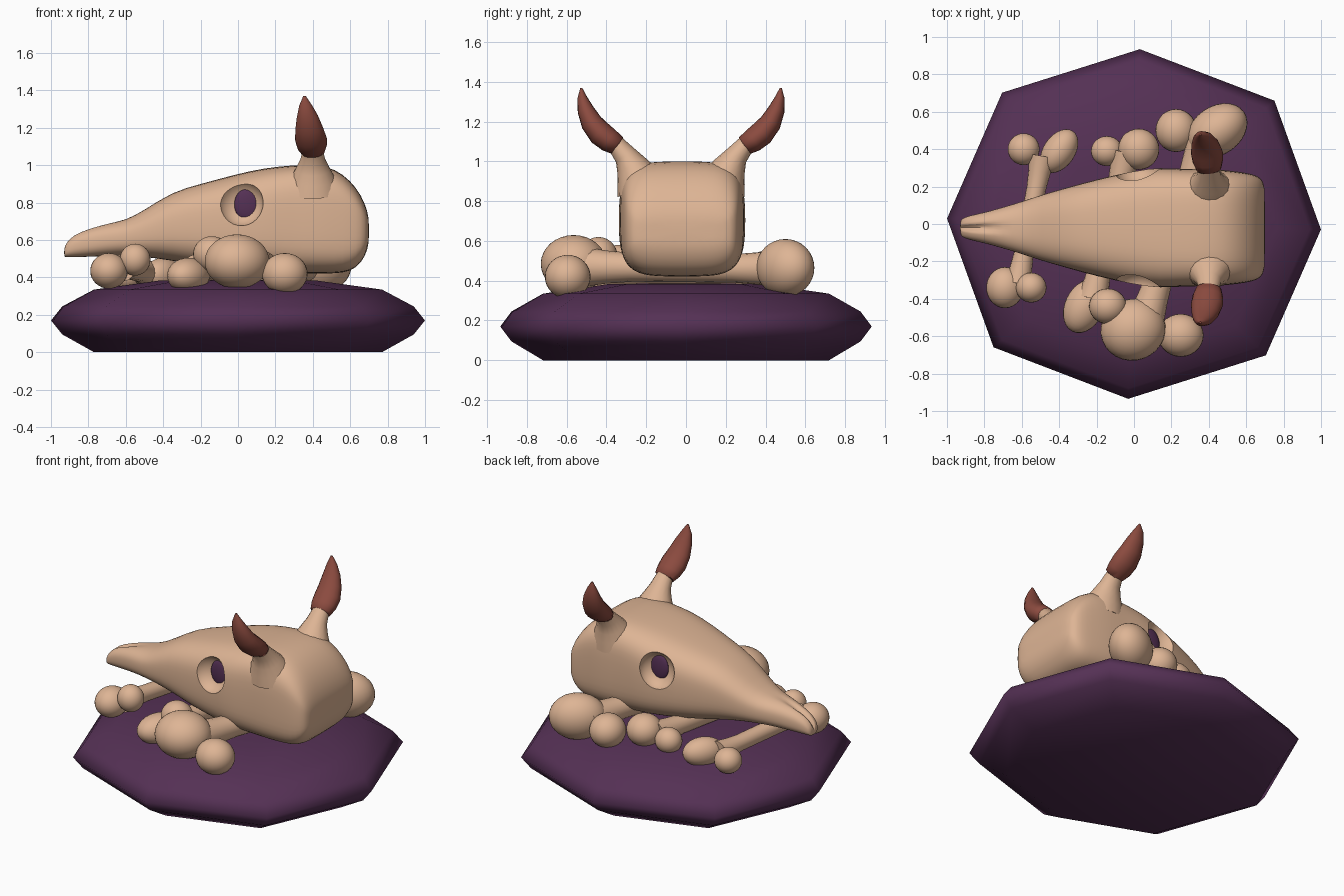
import bpy, bmesh, math
from mathutils import Vector, Matrix

if "Cube" in bpy.data.objects:
    bpy.data.objects.remove(bpy.data.objects["Cube"])

def material(name, rgb):
    m = bpy.data.materials.new(name)
    m.diffuse_color = (*rgb, 1)
    m.use_nodes = True
    m.node_tree.nodes["Principled BSDF"].inputs["Base Color"].default_value = m.diffuse_color
    return m

BONE = material("bone tan", (0.73, 0.46, 0.30))
HORN = material("horn red brown", (0.26, 0.07, 0.05))
PURPLE = material("cushion purple", (0.09, 0.03, 0.09))
CY = -0.02  # skull centre line

def finish(bm, name, mat, angle=60):
    bmesh.ops.recalc_face_normals(bm, faces=bm.faces)
    me = bpy.data.meshes.new(name)
    bm.to_mesh(me)
    bm.free()
    me.materials.append(mat)
    ob = bpy.data.objects.new(name, me)
    bpy.context.collection.objects.link(ob)
    smooth(ob, angle)
    return ob

def smooth(ob, angle):
    bpy.ops.object.select_all(action='DESELECT')
    ob.select_set(True)
    bpy.context.view_layer.objects.active = ob
    bpy.ops.object.shade_smooth_by_angle(angle=math.radians(angle))

def loft(bm, rings):
    rows = [[bm.verts.new(p) for p in r] for r in rings]
    n = len(rows[0])
    for a, b in zip(rows, rows[1:]):
        for i in range(n):
            j = (i + 1) % n
            bm.faces.new((a[i], a[j], b[j], b[i]))
    bm.faces.new(rows[0])
    bm.faces.new(rows[-1])

def tube(bm, path, sx=1.0, n=16):
    """path: (x, y, z, radius) points; sx stretches the ring along x"""
    pts = [Vector(p[:3]) for p in path]
    rings = []
    for i, p in enumerate(pts):
        t = (pts[min(i + 1, len(pts) - 1)] - pts[max(i - 1, 0)]).normalized()
        u = (Vector((1, 0, 0)) - t * t.x).normalized()
        v = t.cross(u)
        r = path[i][3]
        rings.append([p + u * (r * sx * math.cos(a)) + v * (r * math.sin(a))
                      for a in (2 * math.pi * k / n for k in range(n))])
    loft(bm, rings)

def ball(bm, c, r, rot=0):
    m = Matrix.Translation(c) @ Matrix.Rotation(math.radians(rot), 4, 'Z') @ Matrix.Diagonal((*r, 1))
    bmesh.ops.create_uvsphere(bm, u_segments=28, v_segments=16, radius=1, matrix=m)

# Octagonal cushion
bm = bmesh.new()
rings = []
for s, z in [(0.77, 0), (0.94, 0.095), (1, 0.17), (0.94, 0.245), (0.77, 0.335), (0.42, 0.383), (0.1, 0.387)]:
    ring = []
    for k in range(8):
        a = math.radians(45 * k - 1.8)
        q = s * (1.03 if k % 2 else 1)
        ring.append((q * math.cos(a), 0.935 * q * math.sin(a), z))
    rings.append(ring)
loft(bm, rings)
finish(bm, "cushion", PURPLE, 75)

# Skull: rounded box sections (x, top, bottom, half width, squareness)
sections = [
    (-0.93, 0.555, 0.51, 0.035, 2.5), (-0.92, 0.585, 0.508, 0.05, 2.5), (-0.88, 0.63, 0.508, 0.065, 2.5),
    (-0.80, 0.662, 0.51, 0.082, 2.5), (-0.70, 0.69, 0.515, 0.11, 2.5), (-0.60, 0.705, 0.515, 0.14, 2.5),
    (-0.50, 0.76, 0.51, 0.175, 2.6), (-0.35, 0.86, 0.49, 0.218, 2.8), (-0.20, 0.90, 0.46, 0.26, 3),
    (0.0, 0.955, 0.435, 0.305, 3.2), (0.14, 0.985, 0.425, 0.325, 3.4), (0.28, 1.0, 0.42, 0.312, 3.8),
    (0.42, 1.005, 0.42, 0.315, 4), (0.52, 0.98, 0.42, 0.305, 4), (0.60, 0.92, 0.43, 0.295, 4),
    (0.66, 0.84, 0.475, 0.28, 4), (0.695, 0.75, 0.55, 0.25, 4), (0.70, 0.69, 0.61, 0.18, 4)]
bm = bmesh.new()
rings = []
N = 32
for x, top, bot, w, e in sections:
    ring = []
    for k in range(N):
        a = 2 * math.pi * k / N
        c, s = math.cos(a), math.sin(a)
        y = w * math.copysign(abs(c) ** (2 / e), c)
        z = (top + bot) / 2 + (top - bot) / 2 * math.copysign(abs(s) ** (2 / e), s)
        if x < -0.7 and k == N // 4:
            z -= 0.035  # groove between the nose bones
        ring.append((x, CY + y, z))
    rings.append(ring)
loft(bm, rings)
skull = finish(bm, "skull", BONE)
skull.modifiers.new("round", 'SUBSURF').levels = 1

# Eye sockets cut into both sides, with dark patches in them
bm = bmesh.new()
for side in (-1, 1):
    ball(bm, (0.015, CY + side * 0.315, 0.80), (0.12, 0.095, 0.125))
cutter = finish(bm, "socket_cutter", BONE)
cutter.hide_render = True
cut = skull.modifiers.new("sockets", 'BOOLEAN')
cut.operation, cut.object, cut.solver = 'DIFFERENCE', cutter, 'EXACT'
bpy.ops.object.select_all(action='DESELECT')
skull.select_set(True)
bpy.context.view_layer.objects.active = skull
bpy.ops.object.convert(target='MESH')
smooth(skull, 50)
bpy.data.objects.remove(cutter)

bm = bmesh.new()
for side in (-1, 1):
    ball(bm, (0.05, CY + side * 0.232, 0.79), (0.07, 0.02, 0.085))
finish(bm, "eye_hollows", PURPLE)

# Horn cores and horns
for side, label in ((-1, "front"), (1, "back")):
    def mirrored(path):
        return [(x, CY - 0.005 + side * y, z, r) for x, y, z, r in path]
    bm = bmesh.new()
    tube(bm, mirrored([(0.40, 0.20, 0.87, 0.13), (0.40, 0.225, 0.93, 0.105), (0.40, 0.25, 0.98, 0.08),
                       (0.40, 0.28, 1.03, 0.058), (0.40, 0.33, 1.09, 0.045)]), 1.15)
    finish(bm, "horn_core_" + label, BONE)
    bm = bmesh.new()
    tube(bm, mirrored([(0.40, 0.315, 1.075, 0.03), (0.40, 0.32, 1.08, 0.05), (0.395, 0.36, 1.105, 0.06),
                       (0.39, 0.405, 1.14, 0.063), (0.38, 0.45, 1.195, 0.055), (0.37, 0.48, 1.26, 0.042),
                       (0.36, 0.497, 1.32, 0.025), (0.355, 0.502, 1.37, 0.005)]), 1.35)
    finish(bm, "horn_" + label, HORN)

# Bones: shaft ends with radius, then knobs (centre, radii, turn)
bones = {
    "large_bone": ([(0.06, -0.52, 0.47), (0.39, 0.50, 0.46)], 0.072, [
        ((-0.005, -0.565, 0.485), (0.175, 0.165, 0.145), 20), ((0.25, -0.595, 0.42), (0.122, 0.115, 0.11), 0),
        ((0.445, 0.50, 0.465), (0.175, 0.13, 0.145), 35), ((0.225, 0.50, 0.43), (0.11, 0.115, 0.105), 0)]),
    "middle_bone": ([(-0.22, -0.40, 0.44), (-0.04, 0.38, 0.43)], 0.06, [
        ((-0.265, -0.44, 0.41), (0.15, 0.105, 0.095), 65), ((-0.14, -0.44, 0.525), (0.10, 0.095, 0.095), 0),
        ((0.025, 0.40, 0.45), (0.11, 0.11, 0.10), 0), ((-0.145, 0.39, 0.42), (0.085, 0.08, 0.08), 0)]),
    "small_bone": ([(-0.62, -0.32, 0.45), (-0.49, 0.36, 0.42)], 0.052, [
        ((-0.69, -0.34, 0.435), (0.10, 0.11, 0.095), 0), ((-0.55, -0.34, 0.495), (0.082, 0.08, 0.085), 0),
        ((-0.40, 0.39, 0.415), (0.13, 0.085, 0.09), 55), ((-0.59, 0.40, 0.41), (0.085, 0.085, 0.08), 0)])}
for name, (ends, r, knobs) in bones.items():
    a, b = (Vector(e) for e in ends)
    bm = bmesh.new()
    tube(bm, [(*a.lerp(b, t), r * q) for t, q in
              ((0, 1.4), (0.12, 1.15), (0.25, 1), (0.75, 1), (0.88, 1.15), (1, 1.4))])
    for c, radii, turn in knobs:
        ball(bm, c, radii, turn)
    finish(bm, name, BONE)
